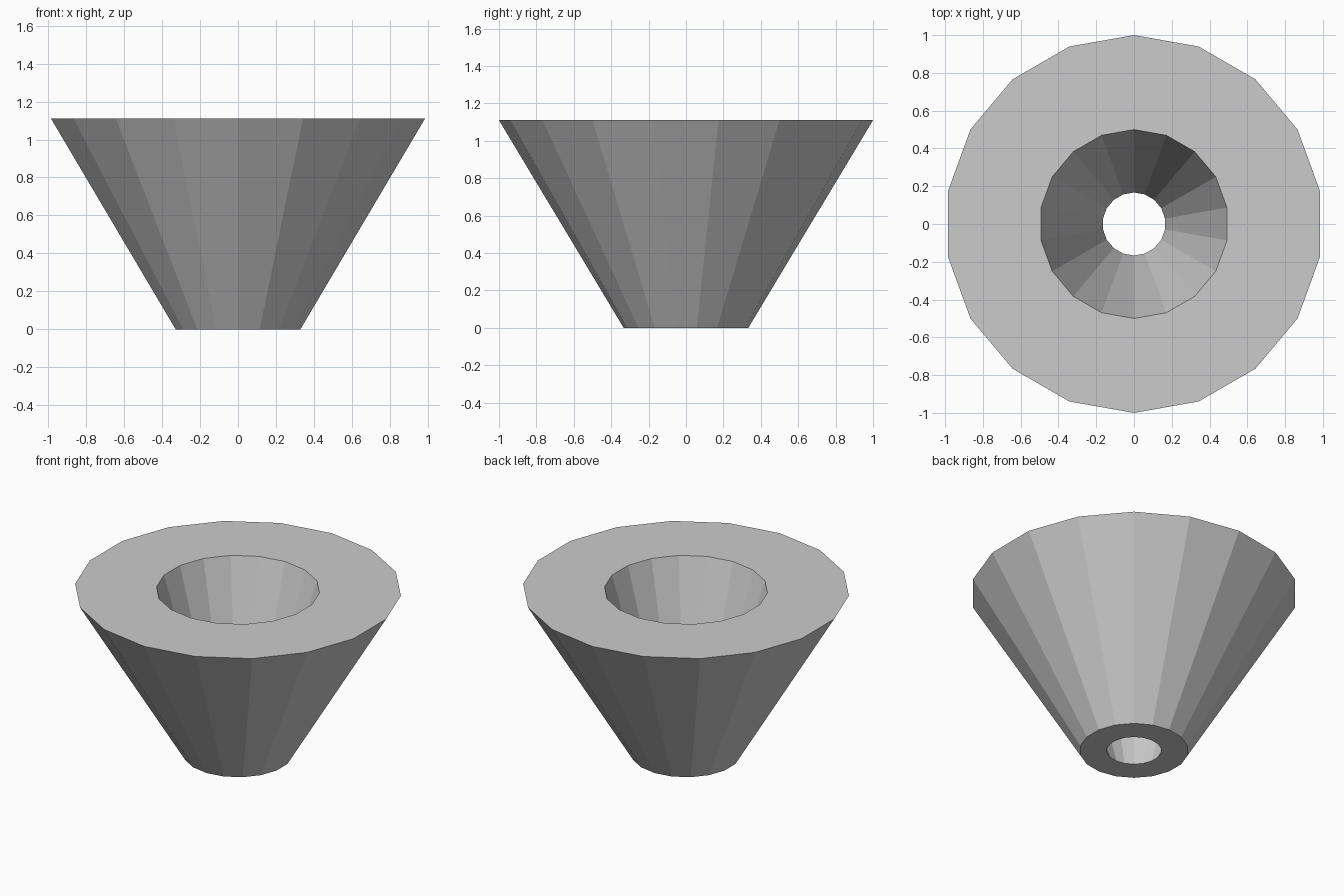
import bpy, bmesh, math

if "Cube" in bpy.data.objects:
    bpy.data.objects.remove(bpy.data.objects["Cube"])

SIDES = 18
HEIGHT = 1.11
# Wall cross-section (radius, z): bottom outer, top outer, top inner, bottom inner
PROFILE = [(1 / 3, 0), (1.0, HEIGHT), (0.5, HEIGHT), (1 / 6, 0)]

bm = bmesh.new()


def ring(radius, z):
    angles = [math.pi / 2 + 2 * math.pi * i / SIDES for i in range(SIDES)]
    return [bm.verts.new((radius * math.cos(a), radius * math.sin(a), z)) for a in angles]


# Hollow cone: bridge each ring to the next, closing the loop
rings = [ring(r, z) for r, z in PROFILE]
for k, lower in enumerate(rings):
    upper = rings[(k + 1) % len(rings)]
    for i in range(SIDES):
        j = (i + 1) % SIDES
        bm.faces.new((lower[i], lower[j], upper[j], upper[i]))
bmesh.ops.recalc_face_normals(bm, faces=bm.faces)

mesh = bpy.data.meshes.new("hollow_cone")
bm.to_mesh(mesh)
bm.free()
bpy.context.collection.objects.link(bpy.data.objects.new("hollow_cone", mesh))
